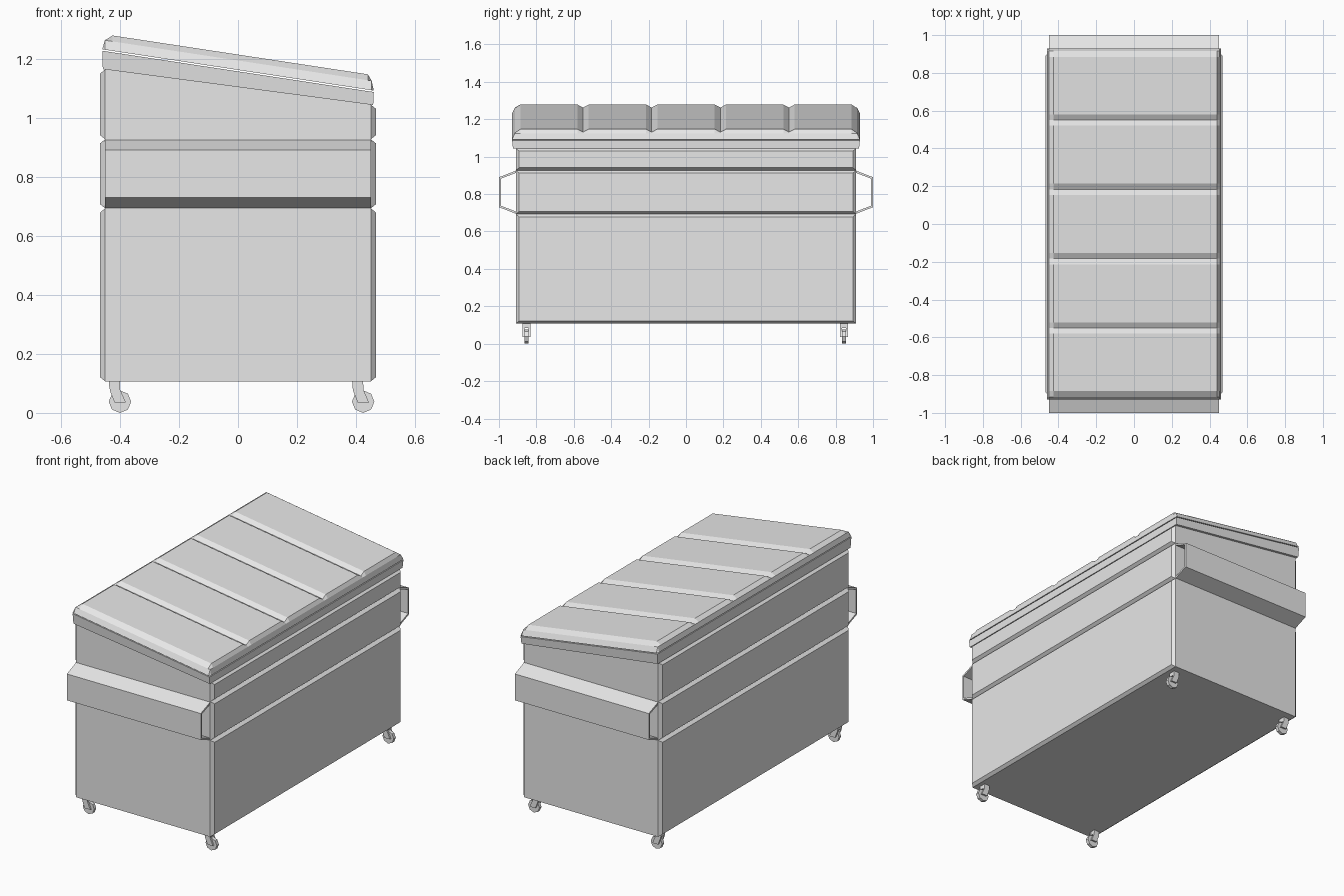
import bpy, bmesh, math
from mathutils import Matrix, Vector

cube = bpy.data.objects.get("Cube")
if cube:
    bpy.data.objects.remove(cube, do_unlink=True)

grey = bpy.data.materials.new("plain_grey")
grey.use_nodes = True
grey.diffuse_color = (0.8, 0.8, 0.8, 1)
grey.node_tree.nodes["Principled BSDF"].inputs["Base Color"].default_value = (0.8, 0.8, 0.8, 1)


def finish(name, bm):
    bmesh.ops.remove_doubles(bm, verts=bm.verts, dist=0.0001)
    bmesh.ops.recalc_face_normals(bm, faces=bm.faces)
    mesh = bpy.data.meshes.new(name)
    bm.to_mesh(mesh)
    bm.free()
    mesh.materials.append(grey)
    obj = bpy.data.objects.new(name, mesh)
    bpy.context.collection.objects.link(obj)
    return obj


def loft(name, rings, closed=False):
    """Skin a row of equal rings; cap the ends unless the row is closed."""
    bm = bmesh.new()
    rows = [[bm.verts.new(p) for p in ring] for ring in rings]
    n = len(rows[0])
    pairs = list(zip(rows, rows[1:]))
    if closed:
        pairs.append((rows[-1], rows[0]))
    else:
        bm.faces.new(rows[0])
        bm.faces.new(rows[-1])
    for a, b in pairs:
        for i in range(n):
            j = (i + 1) % n
            bm.faces.new((a[i], a[j], b[j], b[i]))
    return finish(name, bm)


def rect(x, y, z):
    """Level or sloping rectangle; z is a function of x."""
    return [(-x, -y, z(-x)), (x, -y, z(x)), (x, y, z(x)), (-x, y, z(-x))]


def rim_bottom(x):
    return 1.104 - 0.1326 * x


def lid_base(x):
    return 1.162 - 0.152 * x


FLOOR, BODY_X, BODY_Y = 0.107, 0.45, 0.91

# Bin body with sloping top, and the rim around it
loft("bin_body", [rect(BODY_X, BODY_Y, lambda x: FLOOR),
                  rect(BODY_X, BODY_Y, lambda x: rim_bottom(x) + 0.01)])
loft("top_rim", [rect(0.458, 0.925, rim_bottom),
                 rect(0.46, 0.93, lambda x: lid_base(x) - 0.005)])

# Raised bevelled panels on both long sides
for side, label in ((1, "left"), (-1, "right")):
    top = rim_bottom(side * BODY_X)
    levels = (FLOOR, 0.693, 0.927, top)
    for name, z0, z1 in zip(("lower", "middle", "upper"), levels, levels[1:]):
        def outline(x, inset):
            y, a, b = BODY_Y - inset, z0 + inset * 0.8, z1 - inset * 0.8
            return [(side * x, -y, a), (side * x, y, a), (side * x, y, b), (side * x, -y, b)]
        loft(f"{label}_{name}_panel", [outline(BODY_X, 0), outline(0.468, 0.018)])

# Lifting sleeves: bent sheet channels, open at their ends
outer = [(0.905, 0.927), (1.0, 0.89), (1.0, 0.73), (0.905, 0.693)]
inner = [(0.905, 0.915), (0.99, 0.882), (0.99, 0.738), (0.905, 0.705)]
for side, label in ((-1, "front"), (1, "back")):
    profile = outer + inner[::-1]
    loft(f"{label}_lift_sleeve",
         [[(x, side * y, z) for y, z in profile] for x in (-BODY_X, BODY_X)])

# Sloping lid with V grooves between five panels
HIGH, MID = 0.052, 0.032
edge = [(-0.46, 0), (-0.451, MID), (-0.425, HIGH), (0.44, HIGH), (0.453, MID), (0.46, 0)]
stations = [(-0.93, 0), (-0.915, MID), (-0.885, HIGH)]
for k in range(4):
    y = (k - 1.5) * 0.367
    stations += [(y - 0.03, HIGH), (y, HIGH - 0.016), (y + 0.03, HIGH)]
stations += [(0.885, HIGH), (0.915, MID), (0.93, 0)]
loft("lid", [[(x, y, lid_base(x) + min(h, limit)) for x, h in edge]
             for y, limit in stations])

# Casters: bent fork with two arms and an eight-sided wheel
arm = [(-0.037, 0.108), (0, 0.108), (0.001, 0.078), (0.02, 0.035), (-0.018, 0.035), (-0.034, 0.075)]
for cx, side in ((-0.4, "right"), (0.424, "left")):
    for cy, end in ((-0.853, "front"), (0.845, "back")):
        name = f"{end}_{side}_caster"
        for s in (-1, 1):
            loft(f"{name}_arm", [[(cx + x, cy + s * w, z) for x, z in arm]
                                 for w in (0.011, 0.021)])
        loft(f"{name}_bridge", [[(cx + x, cy + w, z) for x, z in
                                 ((-0.037, 0.108), (0, 0.108), (0, 0.083), (-0.036, 0.083))]
                                for w in (-0.02, 0.02)])
        bm = bmesh.new()
        bmesh.ops.create_cone(bm, cap_ends=True, segments=8, radius1=0.038,
                              radius2=0.038, depth=0.02,
                              matrix=Matrix.Translation((cx, cy, 0.038))
                              @ Matrix.Rotation(math.pi / 2, 4, 'X'))
        finish(f"{name}_wheel", bm)
